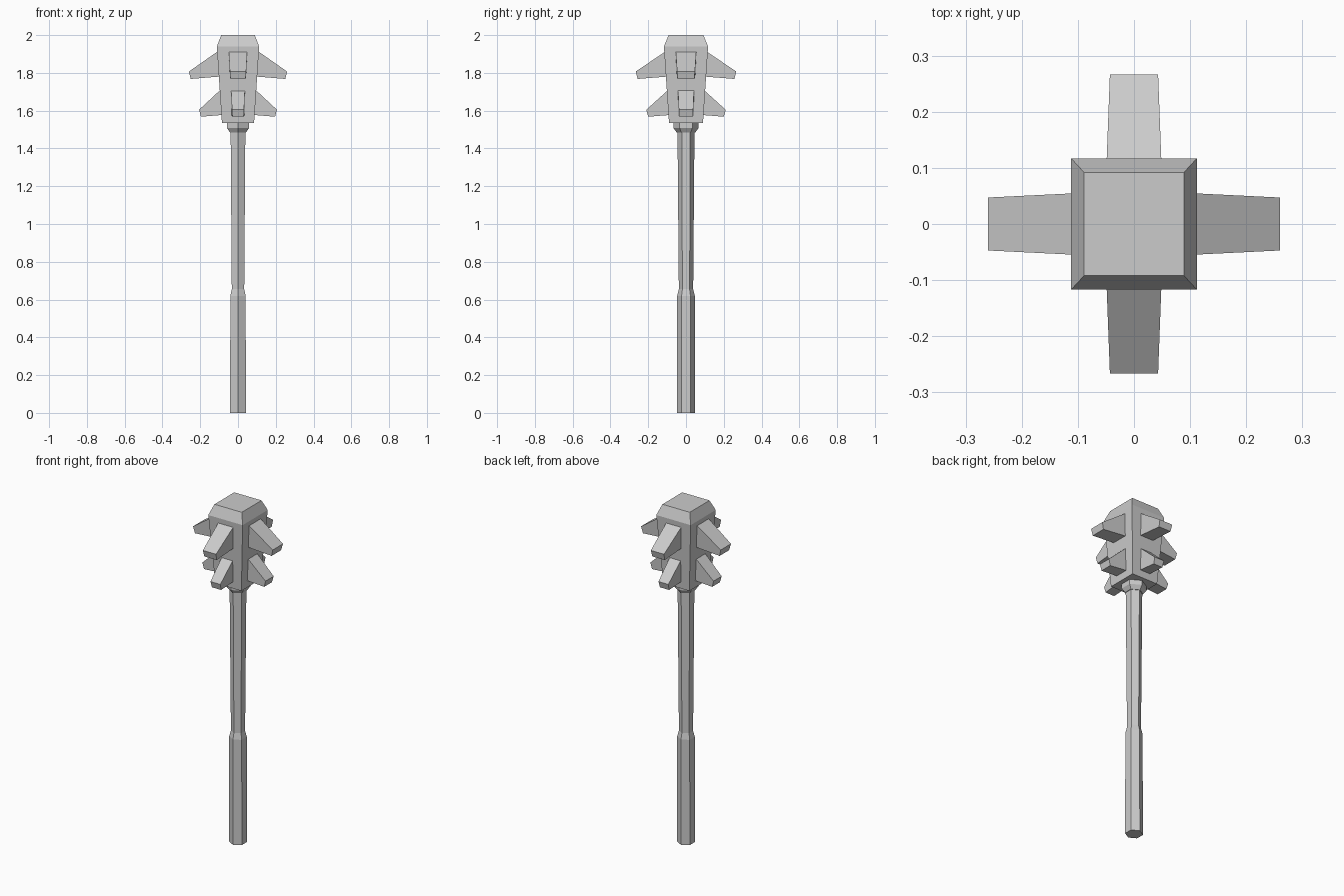
import bpy
from math import cos, sin, pi

if "Cube" in bpy.data.objects:
    bpy.data.objects.remove(bpy.data.objects["Cube"])


def loft(name, rings):
    """Flat-faced solid joining rings of equal point count, capped at both ends."""
    n = len(rings[0])
    verts = [p for ring in rings for p in ring]
    faces = [tuple(reversed(range(n))),
             tuple(range(len(verts) - n, len(verts)))]
    for k in range(len(rings) - 1):
        for i in range(n):
            j = (i + 1) % n
            faces.append((k * n + i, k * n + j, (k + 1) * n + j, (k + 1) * n + i))
    mesh = bpy.data.meshes.new(name)
    mesh.from_pydata(verts, [], faces)
    obj = bpy.data.objects.new(name, mesh)
    bpy.context.collection.objects.link(obj)
    return obj


def hexagon(r, z):
    # corner points toward the front
    return [(r * cos(pi / 2 + i * pi / 3), r * sin(pi / 2 + i * pi / 3), z)
            for i in range(6)]


def rectangle(hx, hy, z):
    return [(-hx, -hy, z), (hx, -hy, z), (hx, hy, z), (-hx, hy, z)]


def spike(name, root, tip, angle):
    """root / tip = (distance, bottom z, top z, bottom half width, top half width)"""
    def section(d, z0, z1, w0, w1, lean=0.0):
        return [(d - lean, -w0, z0), (d - lean, w0, z0), (d, w1, z1), (d, -w1, z1)]
    obj = loft(name, [section(*root), section(*tip, 0.01)])
    obj.rotation_euler.z = angle
    return obj


# Handle: hexagonal grip stepping in to a slimmer shaft
loft("handle", [hexagon(0.048, 0), hexagon(0.047, 0.62), hexagon(0.038, 0.655),
                hexagon(0.045, 1.50)])

# Collar under the head
loft("collar", [hexagon(0.049, 1.485), hexagon(0.067, 1.508), hexagon(0.067, 1.54)])

# Tapered square head with a bevelled top
loft("head", [rectangle(0.085, 0.09, 1.535), rectangle(0.112, 0.117, 1.94),
              rectangle(0.089, 0.092, 2.0)])

# Two tiers of four downswept spikes; side spikes are a little wider
for i, side in enumerate(("right", "back", "left", "front")):
    w = 0.006 if i % 2 == 0 else 0.0
    d = 0.0 if i % 2 == 0 else 0.006
    spike("upper_spike_" + side,
          (0.08, 1.782, 1.933, 0.043 + w, 0.050 + w),
          (0.26 + d, 1.768, 1.807, 0.040 + w * 0.7, 0.043 + w * 0.7), i * pi / 2)
    spike("lower_spike_" + side,
          (0.075, 1.578, 1.727, 0.034 + w, 0.037 + w),
          (0.206 + d * 0.7, 1.568, 1.605, 0.030 + w, 0.032 + w), i * pi / 2)
